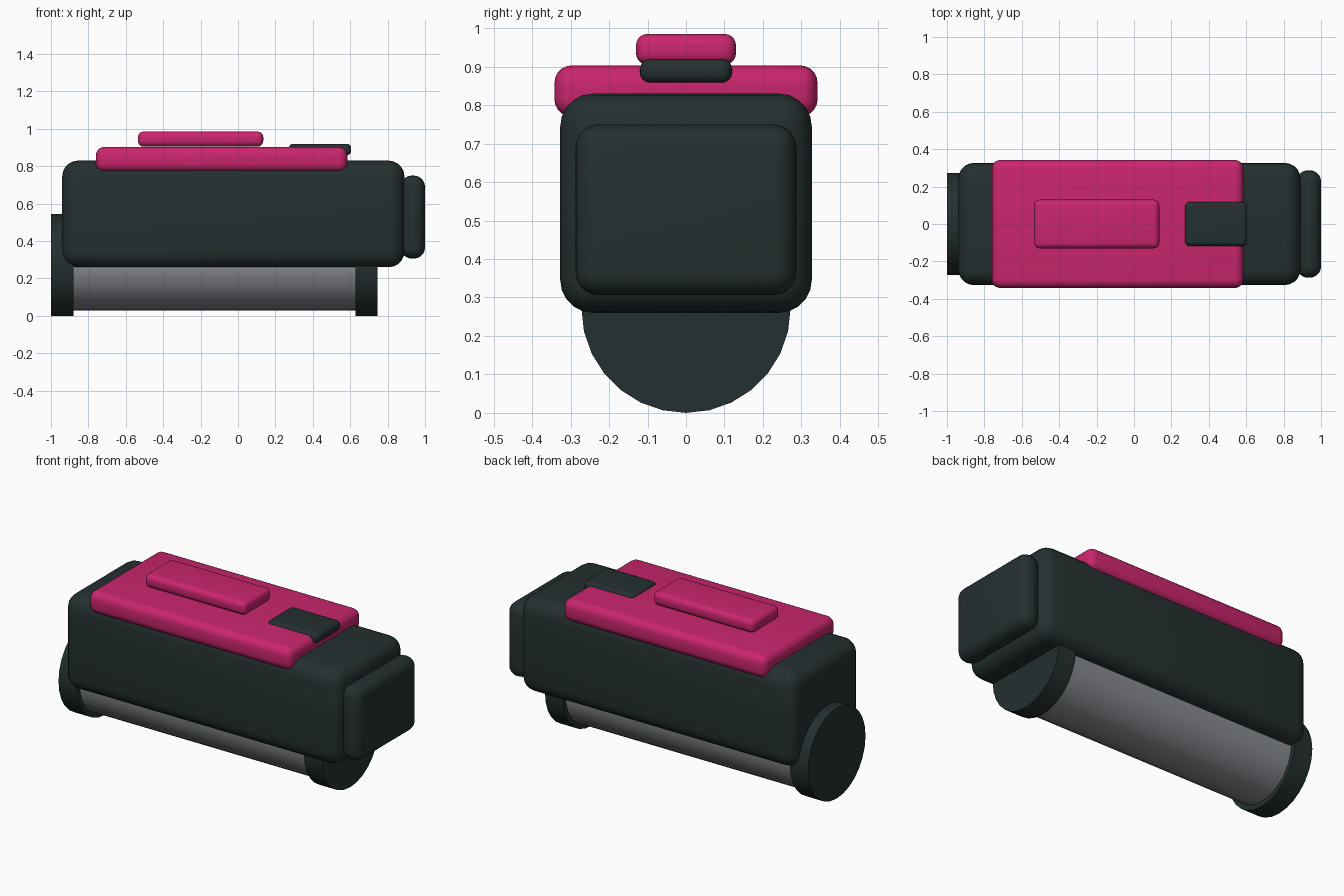
import bpy
import math

if "Cube" in bpy.data.objects:
    bpy.data.objects.remove(bpy.data.objects["Cube"], do_unlink=True)


def make_material(name, rgb):
    mat = bpy.data.materials.new(name)
    mat.use_nodes = True
    colour = (*rgb, 1.0)
    mat.diffuse_color = colour
    mat.node_tree.nodes["Principled BSDF"].inputs["Base Color"].default_value = colour
    return mat


dark = make_material("charcoal", (0.018, 0.029, 0.029))
pink = make_material("magenta", (0.59, 0.019, 0.155))
grey = make_material("steel_grey", (0.25, 0.26, 0.28))


def finish(obj, name, mat):
    obj.name = name
    obj.data.materials.append(mat)
    bpy.ops.object.shade_smooth_by_angle(angle=math.radians(35))


def rounded_box(name, x, y, z, radius, mat):
    """Box spanning x and z ranges, y either side of the middle, rounded edges."""
    bpy.ops.mesh.primitive_cube_add(
        size=1, location=((x[0] + x[1]) / 2, 0, (z[0] + z[1]) / 2))
    obj = bpy.context.object
    obj.scale = (x[1] - x[0], 2 * y, z[1] - z[0])
    bpy.ops.object.transform_apply(location=False, rotation=False, scale=True)
    bevel = obj.modifiers.new("Rounded edges", "BEVEL")
    bevel.width = radius
    bevel.segments = 5
    bpy.ops.object.modifier_apply(modifier=bevel.name)
    finish(obj, name, mat)


def drum(name, x, radius, mat):
    """Cylinder lying along x on the shared roller axis."""
    bpy.ops.mesh.primitive_cylinder_add(
        vertices=28, radius=radius, depth=x[1] - x[0],
        location=((x[0] + x[1]) / 2, 0, 0.272), rotation=(0, math.pi / 2, 0))
    bpy.ops.object.transform_apply(location=False, rotation=True, scale=False)
    finish(bpy.context.object, name, mat)


# Main housing and end block
rounded_box("housing", (-0.94, 0.89), 0.327, (0.26, 0.83), 0.085, dark)
rounded_box("end_block", (0.87, 1.0), 0.287, (0.306, 0.75), 0.06, dark)

# Top cover, raised grip and latch
rounded_box("top_cover", (-0.76, 0.585), 0.342, (0.77, 0.903), 0.045, pink)
rounded_box("grip", (-0.535, 0.135), 0.13, (0.905, 0.985), 0.03, pink)
rounded_box("latch", (0.272, 0.605), 0.119, (0.858, 0.92), 0.025, dark)

# Roller with an end disc on each side
drum("roller", (-0.9, 0.65), 0.243, grey)
drum("right_roller_disc", (-1.0, -0.88), 0.272, dark)
drum("left_roller_disc", (0.628, 0.745), 0.272, dark)
